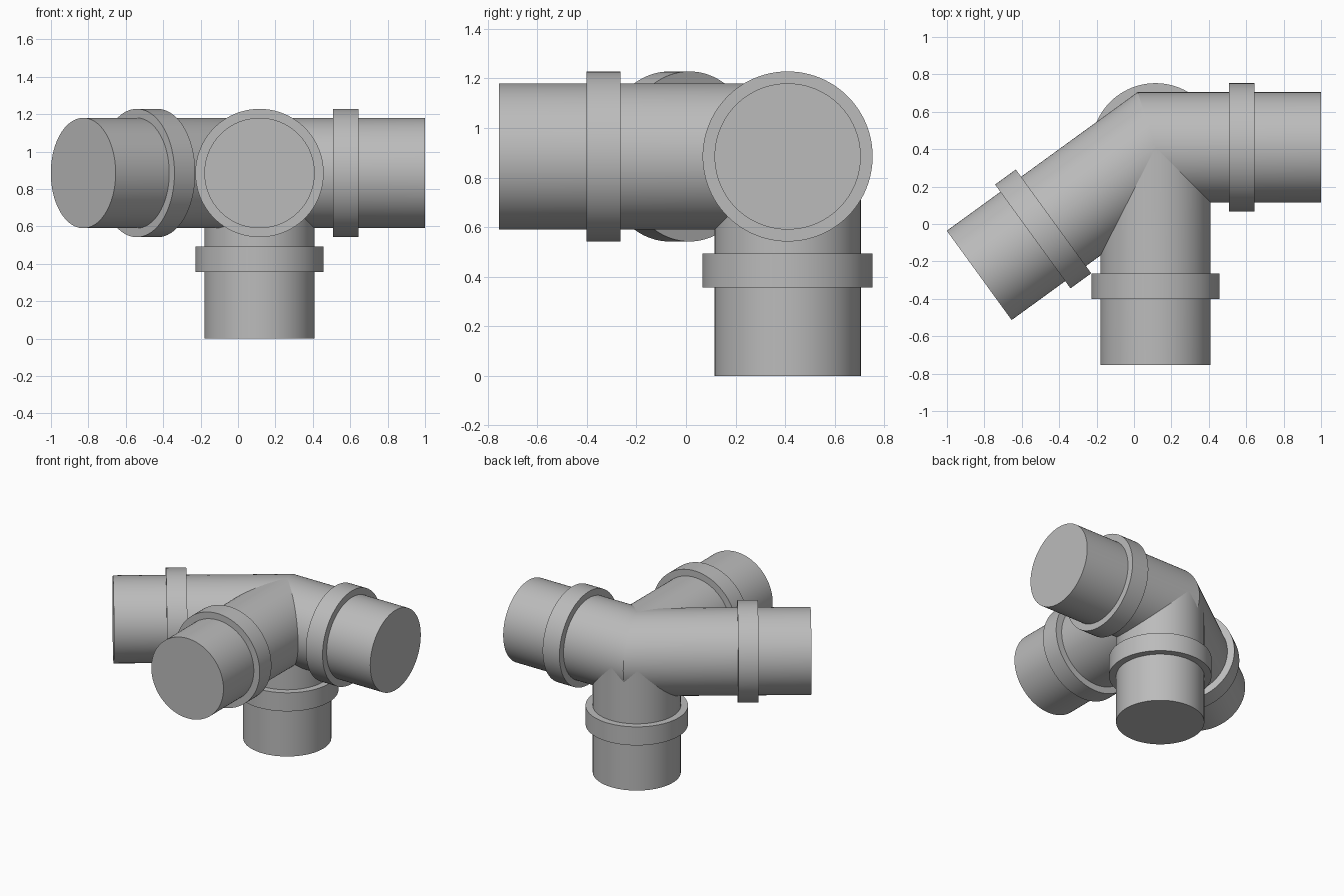
import bpy, bmesh, math
from mathutils import Vector, Matrix

if "Cube" in bpy.data.objects:
    bpy.data.objects.remove(bpy.data.objects["Cube"])

HUB = Vector((0.115, 0.41, 0.885))      # where all pipe axes meet
R_PIPE, R_COLLAR, SEGS = 0.295, 0.343, 96
COLLAR_W = 0.137

grey = bpy.data.materials.new("pipe grey")
grey.diffuse_color = (0.5, 0.5, 0.5, 1)
grey.use_nodes = True
grey.node_tree.nodes["Principled BSDF"].inputs["Base Color"].default_value = grey.diffuse_color

a = math.radians(216)
RIGHT, FRONT, DOWN = Vector((1, 0, 0)), Vector((0, -1, 0)), Vector((0, 0, -1))
LEFT = Vector((math.cos(a), math.sin(a), 0))
LEVEL = [RIGHT, FRONT, LEFT]


def cylinder(name, d, start, end, radius, mitres=()):
    """Cylinder along d from the hub, trimmed halfway towards each mitre direction."""
    side = DOWN.cross(d) if abs(d.z) < 0.5 else Vector((1, 0, 0))
    up = d.cross(side)
    frame = Matrix((side, up, d)).transposed().to_4x4()
    bm = bmesh.new()
    bmesh.ops.create_cone(bm, cap_ends=True, segments=SEGS, radius1=radius,
                          radius2=radius, depth=end - start)
    bmesh.ops.translate(bm, verts=bm.verts, vec=(0, 0, (start + end) / 2))
    bmesh.ops.transform(bm, matrix=frame, verts=bm.verts)
    for other in mitres:
        bmesh.ops.bisect_plane(bm, geom=bm.verts[:] + bm.edges[:] + bm.faces[:],
                               plane_co=(0, 0, 0), plane_no=(d - other).normalized(),
                               clear_inner=True)
    bmesh.ops.recalc_face_normals(bm, faces=bm.faces)
    # make sure the normals point away from the axis
    for f in bm.faces:
        c = f.calc_center_median()
        radial = c - d * c.dot(d)
        out = radial if abs(f.normal.dot(d)) < 0.5 else d * (c.dot(d) - (start + end) / 2)
        if f.normal.dot(out) < 0:
            f.normal_flip()
    mesh = bpy.data.meshes.new(name)
    bm.to_mesh(mesh)
    bm.free()
    mesh.materials.append(grey)
    ob = bpy.data.objects.new(name, mesh)
    ob.location = HUB
    bpy.context.collection.objects.link(ob)
    bpy.ops.object.select_all(action='DESELECT')
    ob.select_set(True)
    bpy.context.view_layer.objects.active = ob
    bpy.ops.object.shade_smooth_by_angle(angle=math.radians(30))


# name, direction, pipe length, distance of the collar from the hub
for name, d, length, collar in [("right", RIGHT, 0.885, 0.392),
                                ("front", FRONT, 1.165, 0.674),
                                ("left", LEFT, 1.165, 0.674),
                                ("lower", DOWN, 0.885, 0.392)]:
    level = d in LEVEL
    cylinder(name + "_pipe", d, -0.5 if level else 0, length, R_PIPE,
             [o for o in LEVEL if o != d] if level else ())
    cylinder(name + "_collar", d, collar, collar + COLLAR_W, R_COLLAR)
